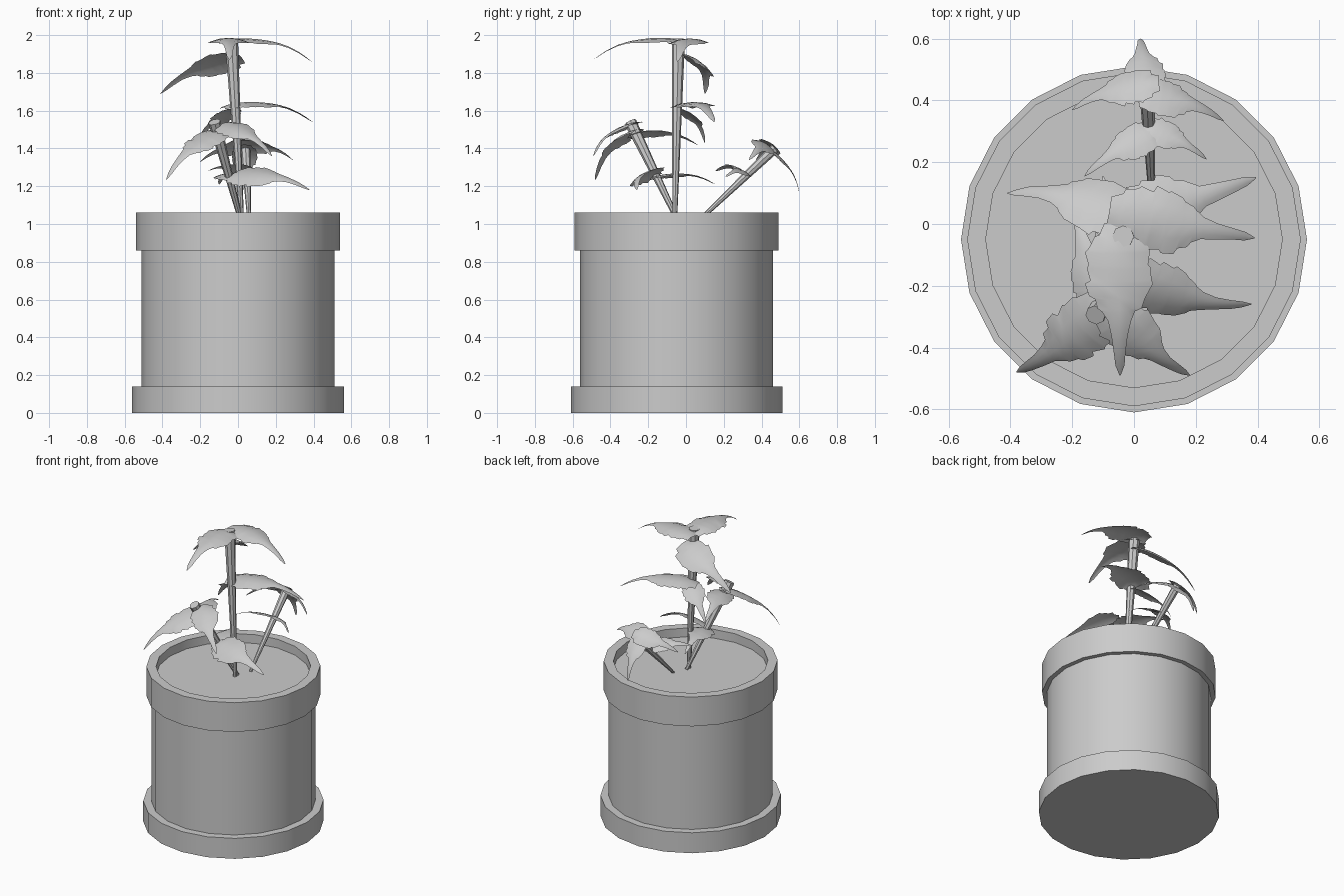
import bpy, bmesh, math, random
from mathutils import Vector

if "Cube" in bpy.data.objects:
    bpy.data.objects.remove(bpy.data.objects["Cube"])

random.seed(4)


def finish(name, bm, angle=30):
    me = bpy.data.meshes.new(name)
    bm.to_mesh(me)
    bm.free()
    ob = bpy.data.objects.new(name, me)
    bpy.context.collection.objects.link(ob)
    bpy.ops.object.select_all(action='DESELECT')
    ob.select_set(True)
    bpy.context.view_layer.objects.active = ob
    bpy.ops.object.shade_smooth_by_angle(angle=math.radians(angle))
    return ob


def lathe(name, profile, sides, center):
    bm = bmesh.new()
    rings = []
    for r, z in profile:
        rings.append([bm.verts.new((center[0] + r * math.sin(2 * math.pi * i / sides),
                                    center[1] - r * math.cos(2 * math.pi * i / sides), z))
                      for i in range(sides)])
    for a, b in zip(rings, rings[1:]):
        for i in range(sides):
            j = (i + 1) % sides
            bm.faces.new((a[i], a[j], b[j], b[i]))
    bm.faces.new(rings[0][::-1])
    bm.faces.new(rings[-1])
    return finish(name, bm)


def stem(name, base, top, r0, r1, sides=8):
    base, top = Vector(base), Vector(top)
    d = (top - base).normalized()
    u = d.cross(Vector((0, 1, 0))).normalized()
    v = d.cross(u)
    bm = bmesh.new()
    rings = []
    for k in range(5):
        t = k / 4
        c, r = base.lerp(top, t), r0 + (r1 - r0) * t
        rings.append([bm.verts.new(c + r * (u * math.cos(2 * math.pi * i / sides)
                                            + v * math.sin(2 * math.pi * i / sides)))
                      for i in range(sides)])
    for a, b in zip(rings, rings[1:]):
        for i in range(sides):
            j = (i + 1) % sides
            bm.faces.new((a[i], a[j], b[j], b[i]))
    bm.faces.new(rings[0])
    bm.faces.new(rings[-1])
    bmesh.ops.recalc_face_normals(bm, faces=bm.faces)
    return finish(name, bm)


# half width along the leaf, relative to its length
WIDTH = [(0, .10), (.07, .13), (.08, .17), (.16, .19), (.18, .215), (.26, .20), (.28, .225),
         (.36, .20), (.38, .215), (.46, .19), (.48, .165), (.54, .14), (.56, .11),
         (.62, .075), (.72, .055), (.84, .04), (.93, .028), (1, .004)]


def leaf(name, base, tip, up):
    base, tip = Vector(base), Vector(tip)
    d = tip - base
    length = d.length
    side = Vector(up).cross(d).normalized()
    n = d.normalized().cross(side)
    bm = bmesh.new()
    rows = []
    for t, w in WIDTH:
        lift = .12 * math.sin(math.pi * t ** .85) - .03 * math.sin(2 * math.pi * t) * t
        row = []
        for s in (-1, -.5, 0, .5, 1):
            jag = random.uniform(.9, 1.06) if abs(s) == 1 else 1
            p = base + d * t + side * (s * w * jag * length)
            p += n * length * (lift - .22 * w * s * s)
            row.append(bm.verts.new(p))
        rows.append(row)
    for a, b in zip(rows, rows[1:]):
        for i in range(4):
            bm.faces.new((a[i], b[i], b[i + 1], a[i + 1]))
    bmesh.ops.recalc_face_normals(bm, faces=bm.faces)
    bm.normal_update()
    if sum((f.normal.dot(n) for f in bm.faces)) < 0:
        bmesh.ops.reverse_faces(bm, faces=bm.faces)
    return finish(name, bm, 60)


# pot with foot, rim and recessed soil
lathe("pot", [(.56, 0), (.56, .14), (.51, .14), (.51, .86), (.54, .86), (.54, 1.06),
              (.48, 1.06), (.48, 1.0)], 20, (0, -.05))

# three stems, thicker at the top
stem("tall_stem", (.02, -.06, 1.0), (-.035, -.04, 1.98), .012, .035)
stem("front_stem", (.02, -.035, 1.0), (-.125, -.295, 1.54), .012, .033)
stem("back_stem", (.06, .05, 1.0), (.04, .47, 1.4), .009, .027)

# leaves: base, tip, facing direction
LEAVES = {
    "tall": [
        ((-.05, .0, 1.965), (-.045, -.49, 1.87), (0, 0, 1)),
        ((-.08, .04, 1.965), (.39, -.045, 1.86), (0, 0, 1)),
        ((.02, .02, 1.88), (-.41, .10, 1.69), (0, .6, 1)),
        ((-.08, -.01, 1.62), (.395, .15, 1.54), (.1, 0, 1)),
        ((.0, -.03, 1.61), (-.22, .10, 1.43), (0, .3, 1)),
    ],
    "front": [
        ((-.07, -.26, 1.50), (-.38, -.48, 1.235), (-.2, -.5, 1)),
        ((-.1, -.26, 1.53), (.18, -.49, 1.36), (.1, -.6, .9)),
        ((-.09, -.30, 1.47), (-.19, .06, 1.42), (-.2, -.1, 1)),
        ((-.05, -.17, 1.25), (.38, -.26, 1.18), (-.1, -.6, 1)),
        ((-.03, -.19, 1.24), (-.1, .155, 1.21), (-.1, 0, 1)),
    ],
    "back": [
        ((.04, .41, 1.42), (.02, .60, 1.165), (0, .7, .7)),
        ((.08, .46, 1.42), (-.20, .37, 1.33), (0, .6, .8)),
        ((.0, .43, 1.42), (.29, .335, 1.34), (0, .5, .8)),
        ((.03, .32, 1.27), (.235, .21, 1.25), (0, .5, .9)),
        ((.08, .31, 1.27), (-.16, .155, 1.28), (0, .5, .9)),
    ],
}
for plant, specs in LEAVES.items():
    for i, spec in enumerate(specs):
        leaf(f"{plant}_leaf_{i + 1}", *spec)
